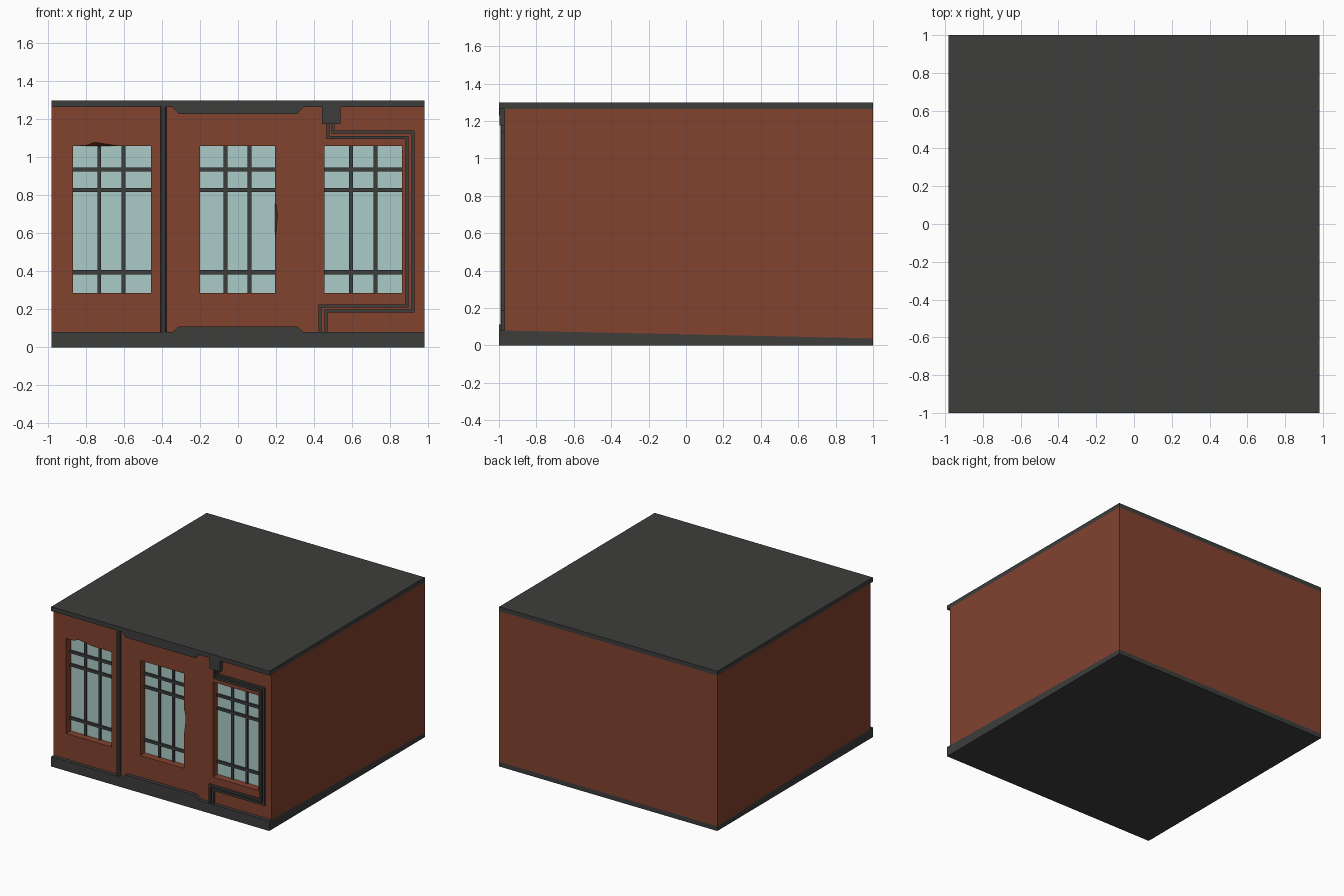
import bpy, bmesh

if "Cube" in bpy.data.objects:
    bpy.data.objects.remove(bpy.data.objects["Cube"])

def material(name, rgb):
    m = bpy.data.materials.new(name)
    m.diffuse_color = (*rgb, 1)
    m.use_nodes = True
    m.node_tree.nodes["Principled BSDF"].inputs["Base Color"].default_value = m.diffuse_color
    return m

BRICK = material("brick_red", (0.225, 0.054, 0.028))
DARK = material("dark_grey", (0.047, 0.047, 0.046))
GLASS = material("pale_glass", (0.41, 0.60, 0.58))

HX, FRONT, GLASS_Y = 0.982, -0.97, -0.905
BASE_Z, BACK_Z, TOP_Z, H = 0.08, 0.038, 1.265, 1.3

def finish(name, bm, mat):
    bmesh.ops.recalc_face_normals(bm, faces=bm.faces[:])
    me = bpy.data.meshes.new(name)
    bm.to_mesh(me)
    bm.free()
    me.materials.append(mat)
    ob = bpy.data.objects.new(name, me)
    bpy.context.collection.objects.link(ob)
    return ob

def add_prism(bm, pts, to3d, a, b):
    """Extrude a 2D outline between depths a and b."""
    lo = [bm.verts.new(to3d(p, a)) for p in pts]
    hi = [bm.verts.new(to3d(p, b)) for p in pts]
    bm.faces.new(lo)
    bm.faces.new(hi)
    n = len(pts)
    for i in range(n):
        j = (i + 1) % n
        bm.faces.new((lo[i], lo[j], hi[j], hi[i]))

ALONG_X = lambda p, d: (d, p[0], p[1])
ALONG_Y = lambda p, d: (p[0], d, p[1])
ALONG_Z = lambda p, d: (p[0], p[1], d)

def prism(name, pts, to3d, a, b, mat):
    bm = bmesh.new()
    add_prism(bm, pts, to3d, a, b)
    return finish(name, bm, mat)

def rect(x0, x1, z0, z1):
    return [(x0, z0), (x1, z0), (x1, z1), (x0, z1)]

# Window openings: left, right, bar positions
Z0, Z1 = 0.287, 1.06
WINDOWS = [("left", -0.868, -0.459, (-0.73, -0.602)),
           ("middle", -0.2, 0.195, (-0.066, 0.061)),
           ("right", 0.455, 0.862, (0.594, 0.724))]

def opening(name, x0, x1):
    """Front outline of an opening, with the chipped brick edges."""
    p = rect(x0, x1, Z0, Z1)
    if name == "left":
        p[3:3] = [(-0.63, Z1), (-0.70, 1.071), (-0.755, 1.079), (-0.80, 1.062)]
    if name == "middle":
        p[2:2] = [(x1, 0.58), (0.202, 0.63), (0.208, 0.69), (0.202, 0.745), (x1, 0.76)]
    return p

# Brick walls with recessed window openings
bm = bmesh.new()
def loop_edges(vs):
    return [bm.edges.new((vs[i], vs[(i + 1) % len(vs)])) for i in range(len(vs))]

fv = [bm.verts.new((x, FRONT, z)) for x, z in rect(-HX, HX, BASE_Z, TOP_Z)]
bv = [bm.verts.new((x, 1, z)) for x, z in rect(-HX, HX, BACK_Z, TOP_Z)]
edges = loop_edges(fv)
bm.faces.new(bv)
for i in range(4):
    j = (i + 1) % 4
    bm.faces.new((fv[i], fv[j], bv[j], bv[i]))
for name, x0, x1, bars in WINDOWS:
    outline = opening(name, x0, x1)
    outer = [bm.verts.new((x, FRONT, z)) for x, z in outline]
    inner = [bm.verts.new((min(x, x1), GLASS_Y, min(z, Z1))) for x, z in outline]
    edges += loop_edges(outer)
    for i in range(len(outer)):
        j = (i + 1) % len(outer)
        bm.faces.new((outer[i], outer[j], inner[j], inner[i]))
    bm.faces.new(inner)
bmesh.ops.triangle_fill(bm, use_beauty=True, use_dissolve=False, edges=edges,
                        normal=(0, -1, 0))
finish("brick_walls", bm, BRICK)

# Glass panes and window bars
for name, x0, x1, bars in WINDOWS:
    prism(name + "_window_glass", rect(x0, x1, Z0, Z1), ALONG_Y,
          GLASS_Y - 0.006, GLASS_Y, GLASS)
    bm = bmesh.new()
    for x in bars:
        add_prism(bm, rect(x - 0.01, x + 0.01, Z0, Z1), ALONG_Y, GLASS_Y - 0.018, GLASS_Y)
    for z in (0.396, 0.829, 0.936):
        add_prism(bm, rect(x0, x1, z - 0.011, z + 0.011), ALONG_Y, GLASS_Y - 0.02, GLASS_Y)
    finish(name + "_window_bars", bm, DARK)

# Sloping base and roof slab
prism("base", [(-1, 0), (1, 0), (1, BACK_Z), (FRONT, BASE_Z), (-1, BASE_Z)],
      ALONG_X, -HX, HX, DARK)
prism("roof_slab", rect(-1, 1, TOP_Z, H), ALONG_X, -HX, HX, DARK)

# Raised trim plates in the middle of the base and the roof edge
for name, z, dz in (("base_trim", BASE_Z, 0.031), ("roof_trim", TOP_Z, -0.036)):
    pts = [(-0.345, z), (0.345, z), (0.312, z + dz), (-0.312, z + dz)]
    prism(name, pts, ALONG_Y, -1, FRONT, DARK)

# Drainpipe: faceted half-round
prism("drainpipe", [(-0.408, FRONT), (-0.408, -0.982), (-0.399, -0.993),
                    (-0.385, -0.993), (-0.376, -0.982), (-0.376, FRONT)],
      ALONG_Z, BASE_Z, TOP_Z, DARK)

# Junction box with two conduits running round the right window
prism("junction_box", rect(0.442, 0.538, 1.175, TOP_Z), ALONG_Y, -0.998, FRONT, DARK)
PATHS = {"outer_conduit": [(0.501, 1.175), (0.501, 1.134), (0.921, 1.134),
                           (0.921, 0.193), (0.462, 0.193), (0.462, BASE_Z)],
         "inner_conduit": [(0.474, 1.175), (0.474, 1.105), (0.89, 1.105),
                           (0.89, 0.218), (0.432, 0.218), (0.432, BASE_Z)]}
R = 0.008
for name, path in PATHS.items():
    bm = bmesh.new()
    for (xa, za), (xb, zb) in zip(path, path[1:]):
        add_prism(bm, rect(min(xa, xb) - R, max(xa, xb) + R, min(za, zb) - R, max(za, zb) + R),
                  ALONG_Y, -0.988, FRONT, )
    finish(name, bm, DARK)
